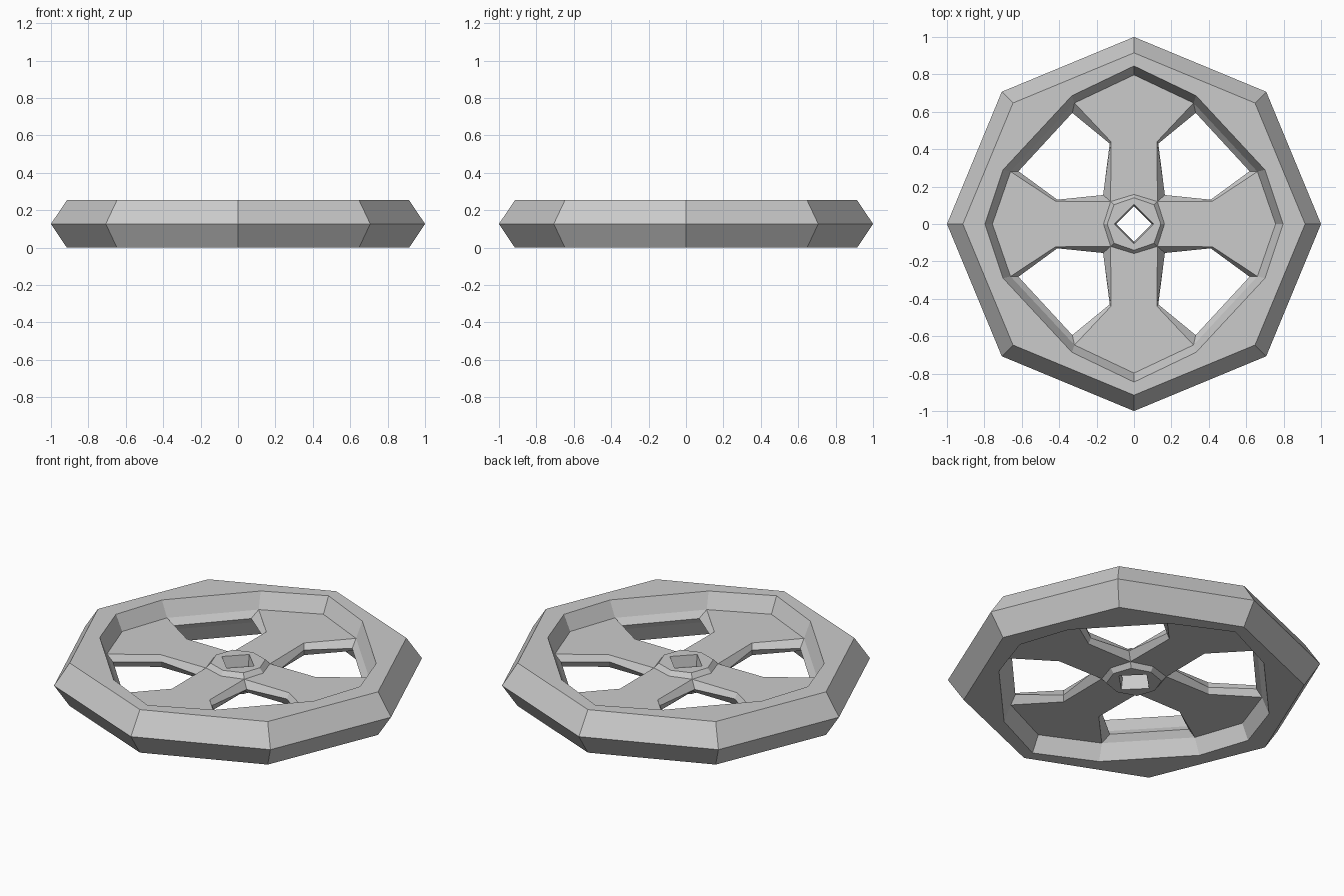
import bpy

if "Cube" in bpy.data.objects:
    bpy.data.objects.remove(bpy.data.objects["Cube"])

MID = 0.127    # height of the horizontal symmetry plane
TOP = 0.127    # heights below are measured from that plane
WEB = 0.036    # spoke surface
HUB = 0.063    # hub face


def loop(z, *pts):
    return [(x, y, z) for x, y in pts]


def strip(a, b, closed=False):
    """Quads between two loops of equal length."""
    n = len(a)
    last = n if closed else n - 1
    return [[a[i], a[(i + 1) % n], b[(i + 1) % n], b[i]] for i in range(last)]


def build(name, faces):
    """One octant of a part, mirrored over all three axes."""
    verts, index, polys = [], {}, []
    for face in faces:
        for p in face:
            if p not in index:
                index[p] = len(verts)
                verts.append(p)
        polys.append([index[p] for p in face])
    mesh = bpy.data.meshes.new(name)
    mesh.from_pydata(verts, [], polys)
    obj = bpy.data.objects.new(name, mesh)
    bpy.context.collection.objects.link(obj)
    obj.location.z = MID
    mod = obj.modifiers.new("mirror", 'MIRROR')
    mod.use_axis = (True, True, True)
    return obj


# Rim: octagonal outside, twelve-sided inside
outer = loop(0, (1, 0), (.707, .707), (0, 1))
edge = loop(TOP, (.915, 0), (.647, .647), (0, .915))
lip = loop(TOP, (.797, 0), (.70, .29), (.332, .686), (0, .845))
seat = loop(WEB, (.757, 0), (.66, .28), (.318, .647), (0, .797))
top_faces = [[edge[0], edge[1], lip[1], lip[0]],
             [edge[1], lip[2], lip[1]],
             [edge[1], edge[2], lip[3], lip[2]]]
build("rim", strip(outer, edge) + top_faces + strip(lip, seat))

# Spokes: flared webs with bevelled window openings
base = loop(WEB, (.163, 0), (.125, .12), (0, .158))
waist_y, waist_x = loop(WEB, (.123, .44), (.42, .122))
opening = [seat[1], seat[2], waist_y, base[1], waist_x]
window = loop(0, (.618, .282), (.33, .594), (.13, .43), (.165, .155), (.41, .13))
webs = [[base[0], seat[0], seat[1], waist_x, base[1]],
        [base[1], waist_y, seat[2], seat[3], base[2]]]
build("spokes", webs + strip(opening, window, closed=True))

# Hub: raised octagonal boss with a square hole
face = loop(HUB, (.143, 0), (.107, .103), (0, .14))
hole_top = loop(HUB, (.105, 0), (0, .105))
hole_mid = loop(0, (.096, 0), (0, .096))
build("hub", strip(base, face)
      + [[face[0], face[1], face[2], hole_top[1], hole_top[0]]]
      + strip(hole_top, hole_mid))
